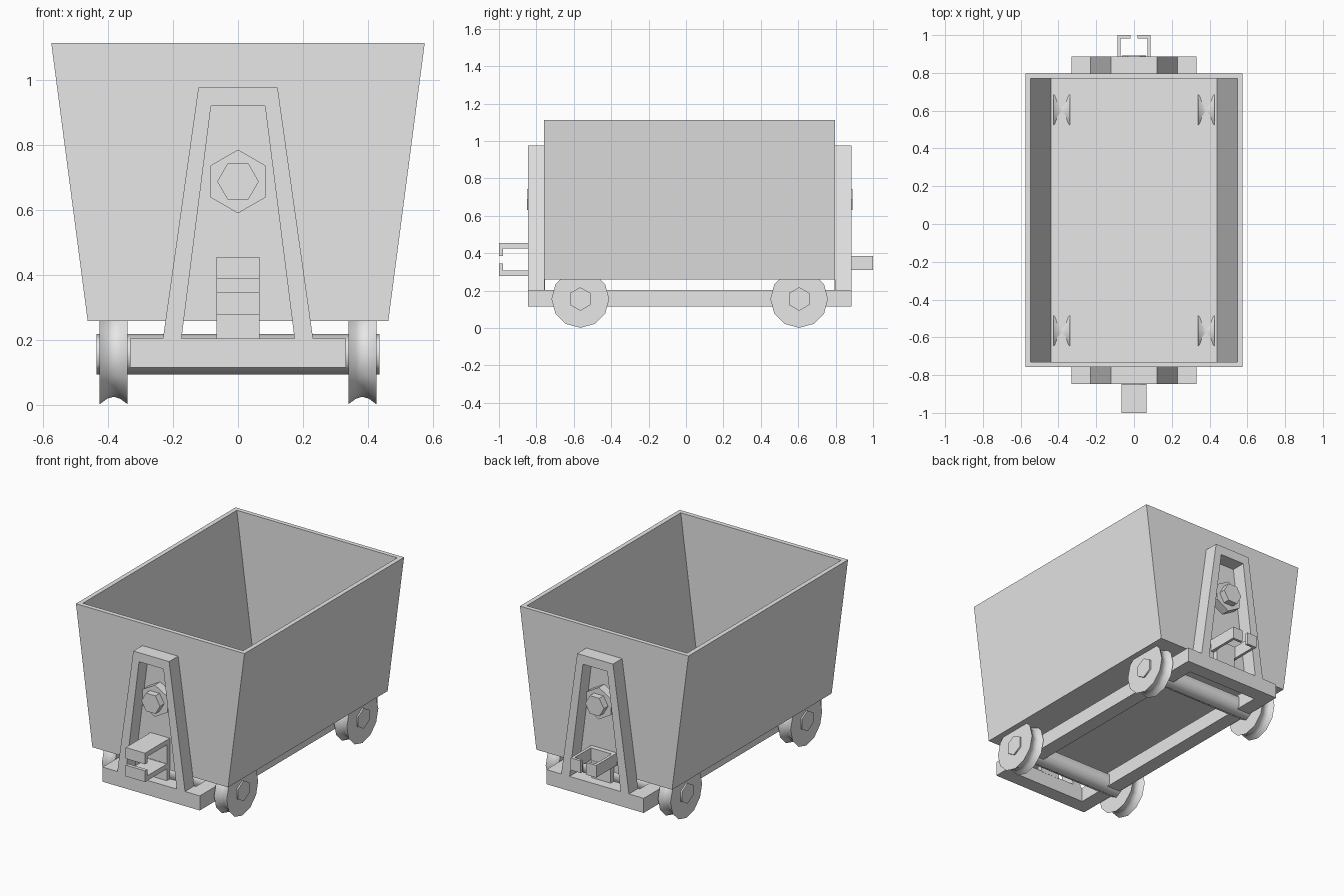
import bpy, bmesh, math
from mathutils import Matrix, Vector

if "Cube" in bpy.data.objects:
    bpy.data.objects.remove(bpy.data.objects["Cube"])

grey = bpy.data.materials.new("plain_grey")
grey.diffuse_color = (0.8, 0.8, 0.8, 1)
grey.use_nodes = True
grey.node_tree.nodes["Principled BSDF"].inputs["Base Color"].default_value = grey.diffuse_color

Y_MID = 0.02  # the cart body is centred slightly behind the origin


def finish(name, bm, smooth=None):
    bmesh.ops.recalc_face_normals(bm, faces=bm.faces)
    me = bpy.data.meshes.new(name)
    bm.to_mesh(me)
    bm.free()
    me.materials.append(grey)
    ob = bpy.data.objects.new(name, me)
    bpy.context.collection.objects.link(ob)
    if smooth:
        bpy.ops.object.select_all(action='DESELECT')
        bpy.context.view_layer.objects.active = ob
        ob.select_set(True)
        bpy.ops.object.shade_smooth_by_angle(angle=math.radians(smooth))
    return ob


def prism(name, outline, to3d, a, b):
    """Extrude a 2D outline between depths a and b."""
    bm = bmesh.new()
    lo = [bm.verts.new(to3d(u, v, a)) for u, v in outline]
    hi = [bm.verts.new(to3d(u, v, b)) for u, v in outline]
    n = len(outline)
    bm.faces.new(lo)
    bm.faces.new(hi[::-1])
    for i in range(n):
        j = (i + 1) % n
        bm.faces.new((lo[i], lo[j], hi[j], hi[i]))
    return finish(name, bm)


def lathe_x(name, profile, sides, loc, smooth):
    """Turn (x, radius) points about the x axis, with capped ends."""
    bm = bmesh.new()
    rings = []
    for x, r in profile:
        rings.append([bm.verts.new((loc[0] + x,
                                    loc[1] + r * math.sin(2 * math.pi * i / sides),
                                    loc[2] + r * math.cos(2 * math.pi * i / sides)))
                      for i in range(sides)])
    for p, q in zip(rings, rings[1:]):
        for i in range(sides):
            j = (i + 1) % sides
            bm.faces.new((p[i], p[j], q[j], q[i]))
    bm.faces.new(rings[0])
    bm.faces.new(rings[-1])
    return finish(name, bm, smooth)


def hexagon(r, cz, turn):
    return [(r * math.cos(math.radians(turn + 60 * i)),
             cz + r * math.sin(math.radians(turn + 60 * i))) for i in range(6)]


# Open tub with sloping sides
bm = bmesh.new()
def ring(hx, y0, y1, z):
    return [bm.verts.new(p) for p in ((-hx, y0, z), (hx, y0, z), (hx, y1, z), (-hx, y1, z))]
loops = [ring(0.463, -0.758, 0.797, 0.258), ring(0.575, -0.758, 0.797, 1.113),
         ring(0.547, -0.73, 0.77, 1.113), ring(0.44, -0.73, 0.77, 0.284)]
for p, q in zip(loops, loops[1:]):
    for i in range(4):
        j = (i + 1) % 4
        bm.faces.new((p[i], p[j], q[j], q[i]))
bm.faces.new(loops[0])
bm.faces.new(loops[-1])
finish("tub", bm)

# Rectangular chassis ring
bm = bmesh.new()
cs = []
for z in (0.114, 0.204):
    for hx, hy in ((0.332, 0.866), (0.242, 0.776)):
        cs.append([bm.verts.new((sx * hx, Y_MID + sy * hy, z))
                   for sx, sy in ((-1, -1), (1, -1), (1, 1), (-1, 1))])
for p, q in ((0, 1), (1, 3), (3, 2), (2, 0)):
    for i in range(4):
        j = (i + 1) % 4
        bm.faces.new((cs[p][i], cs[p][j], cs[q][j], cs[q][i]))
finish("chassis", bm)

# Grooved wheels on hexagonal axles
for y, end in ((-0.565, "front"), (0.605, "back")):
    lathe_x(end + "_axle", [(-0.435, 0.063), (0.435, 0.063)], 6, (0, y, 0.155), 70)
    for s, side in ((-1, "left"), (1, "right")):
        lathe_x(f"{end}_{side}_wheel",
                [(-0.043, 0.154), (-0.02, 0.137), (0, 0.131), (0.02, 0.137), (0.043, 0.154)],
                12, (s * 0.383, y, 0.155), 50)

# End supports, pivot bolts and coupler posts, repeated at both ends
a_frame = [(-0.231, 0.204), (-0.122, 0.976), (0.122, 0.976), (0.231, 0.204),
           (0.174, 0.204), (0.083, 0.92), (-0.083, 0.92), (-0.174, 0.204)]
for s, end in ((-1, "front"), (1, "back")):
    def xz(u, v, d, s=s):
        return (u, Y_MID + s * d, v)
    prism(end + "_support", a_frame, xz, 0.777, 0.866)
    prism(end + "_pivot_washer", hexagon(0.098, 0.687, 30), xz, 0.775, 0.83)
    prism(end + "_pivot_bolt", hexagon(0.064, 0.687, 0), xz, 0.82, 0.871)
    prism(end + "_coupler_post",
          [(-0.066, 0.2), (0.066, 0.2), (0.066, 0.31), (-0.066, 0.31)], xz, 0.775, 0.808)


# C-shaped couplers: upright at the front, lying flat at the back
def c_shape(half, t, lip, gap, near, far):
    top = [(near, half), (far, half), (far, gap), (far - lip, gap),
           (far - lip, half - t), (near + 0.03, half - t)]
    return top + [(u, -v) for u, v in reversed(top)]

prism("front_coupler", c_shape(0.089, 0.03, 0.022, 0.02, 0.757, 1.0),
      lambda u, v, d: (d, -u, 0.366 + v), -0.066, 0.066)
prism("back_coupler", c_shape(0.088, 0.017, 0.017, 0.019, 0.796, 1.0),
      lambda u, v, d: (v, u, d), 0.31, 0.385)
